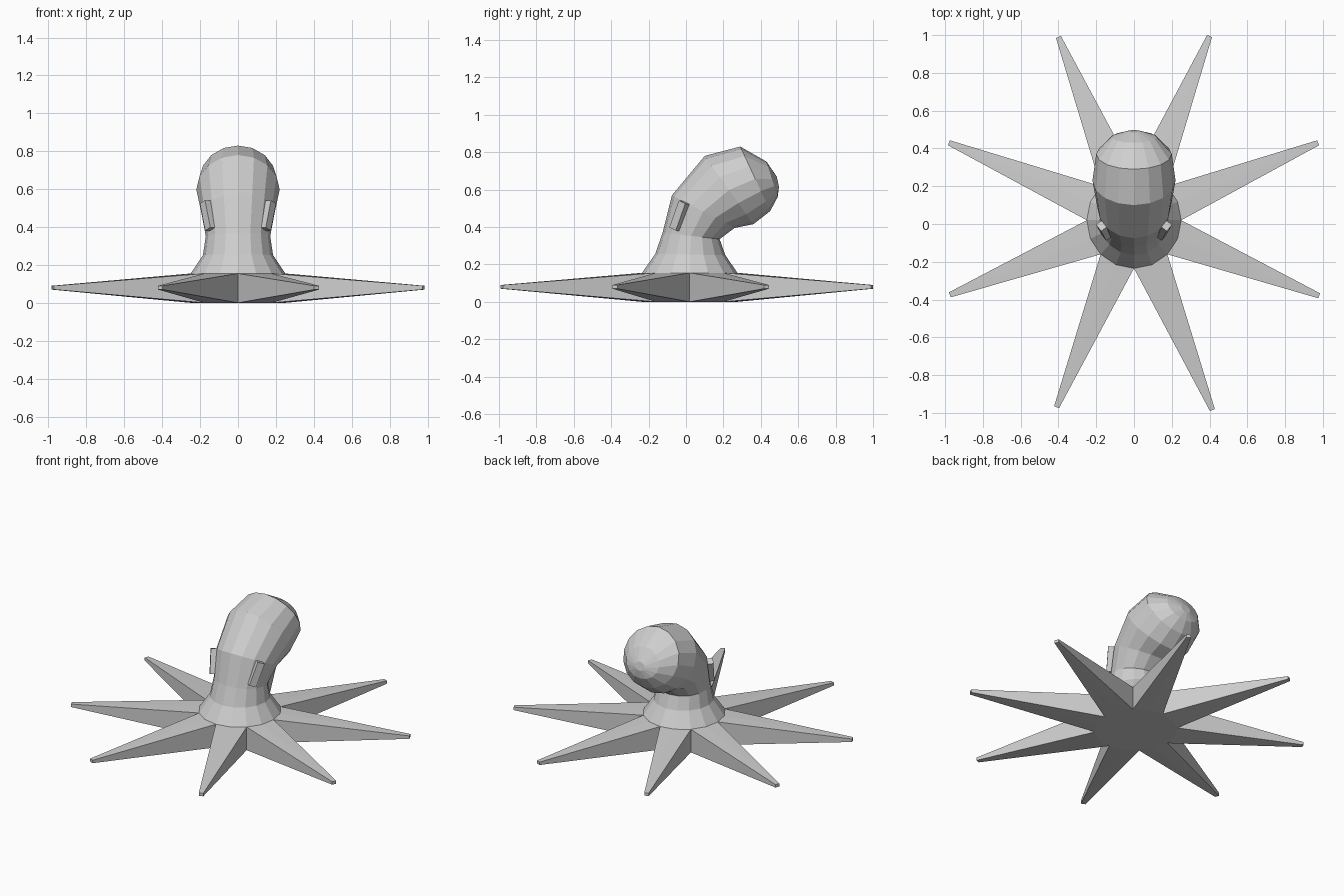
import bpy, bmesh, math
from mathutils import Vector, Matrix

if "Cube" in bpy.data.objects:
    bpy.data.objects.remove(bpy.data.objects["Cube"])

grey = bpy.data.materials.new("light grey")
grey.diffuse_color = (0.62, 0.62, 0.62, 1)
grey.use_nodes = True
grey.node_tree.nodes["Principled BSDF"].inputs["Base Color"].default_value = grey.diffuse_color


def finish(name, bm):
    bmesh.ops.recalc_face_normals(bm, faces=bm.faces[:])
    mesh = bpy.data.meshes.new(name)
    bm.to_mesh(mesh)
    bm.free()
    mesh.materials.append(grey)
    obj = bpy.data.objects.new(name, mesh)
    bpy.context.collection.objects.link(obj)
    return obj


SIDES = 16
# Each body ring: front (y, z), back (y, z), half width
RINGS = [
    ((-0.235, 0.155), (0.275, 0.155), 0.25),
    ((-0.165, 0.255), (0.21, 0.25), 0.185),
    ((-0.125, 0.37), (0.18, 0.335), 0.17),
    ((-0.075, 0.57), (0.26, 0.395), 0.195),
    ((0.10, 0.78), (0.36, 0.415), 0.22),
    ((0.29, 0.83), (0.45, 0.485), 0.20),
    ((0.43, 0.75), (0.49, 0.56), 0.12),
    ((0.485, 0.67), (0.497, 0.615), 0.035),
]


def ring_points(front, back, width):
    f, b = Vector((0, *front)), Vector((0, *back))
    mid, half = (f + b) / 2, (f - b) / 2
    pts = []
    for i in range(SIDES):
        a = 2 * math.pi * i / SIDES
        pts.append(mid + half * math.cos(a) + Vector((width * math.sin(a), 0, 0)))
    return pts


# Bent neck and head
bm = bmesh.new()
loops = [[bm.verts.new(p) for p in ring_points(*r)] for r in RINGS]
for lo, hi in zip(loops, loops[1:]):
    for i in range(SIDES):
        j = (i + 1) % SIDES
        bm.faces.new((lo[i], lo[j], hi[j], hi[i]))
bm.faces.new(loops[-1])
finish("body", bm)

# Star of eight tapering arms around the base ring
TIPS = [(0.415, -0.985), (0.98, -0.38), (0.975, 0.43), (0.40, 0.995),
        (-0.40, 0.99), (-0.98, 0.43), (-0.975, -0.375), (-0.41, -0.97)]
bm = bmesh.new()
base = ring_points(*RINGS[0])
top = [bm.verts.new(p) for p in base]
bottom = [bm.verts.new((p.x, p.y, 0)) for p in base]
bm.faces.new(bottom)
for k, (x, y) in enumerate(TIPS):
    a, m, c = 2 * k, 2 * k + 1, (2 * k + 2) % SIDES
    side = (base[c] - base[a]).normalized() * 0.014
    tip = Vector((x, y, 0))
    ta, tc, ba, bc = [bm.verts.new(tip + s * side + Vector((0, 0, z)))
                      for z in (0.09, 0.07) for s in (-1, 1)]
    for ring, pa, pc in ((top, ta, tc), (bottom, ba, bc)):
        bm.faces.new((ring[a], pa, ring[m]))
        bm.faces.new((ring[m], pa, pc))
        bm.faces.new((ring[m], pc, ring[c]))
    bm.faces.new((top[a], ta, ba, bottom[a]))
    bm.faces.new((top[c], tc, bc, bottom[c]))
    bm.faces.new((ta, tc, bc, ba))
finish("arms", bm)

# Slanted block eyes on both sides of the neck
for s, name in ((1, "right_eye"), (-1, "left_eye")):
    up = Vector((0.03 * s, 0.055, 0.155)).normalized()
    along = Vector((0.6 * s, 0.8, 0))
    along = (along - up * along.dot(up)).normalized()
    out = along.cross(up)
    bm = bmesh.new()
    bmesh.ops.create_cube(bm, size=1)
    axes = Matrix((out * 0.042, along * 0.047, up * 0.155)).transposed().to_4x4()
    bmesh.ops.transform(bm, verts=bm.verts[:],
                        matrix=Matrix.Translation((0.157 * s, -0.034, 0.46)) @ axes)
    finish(name, bm)
